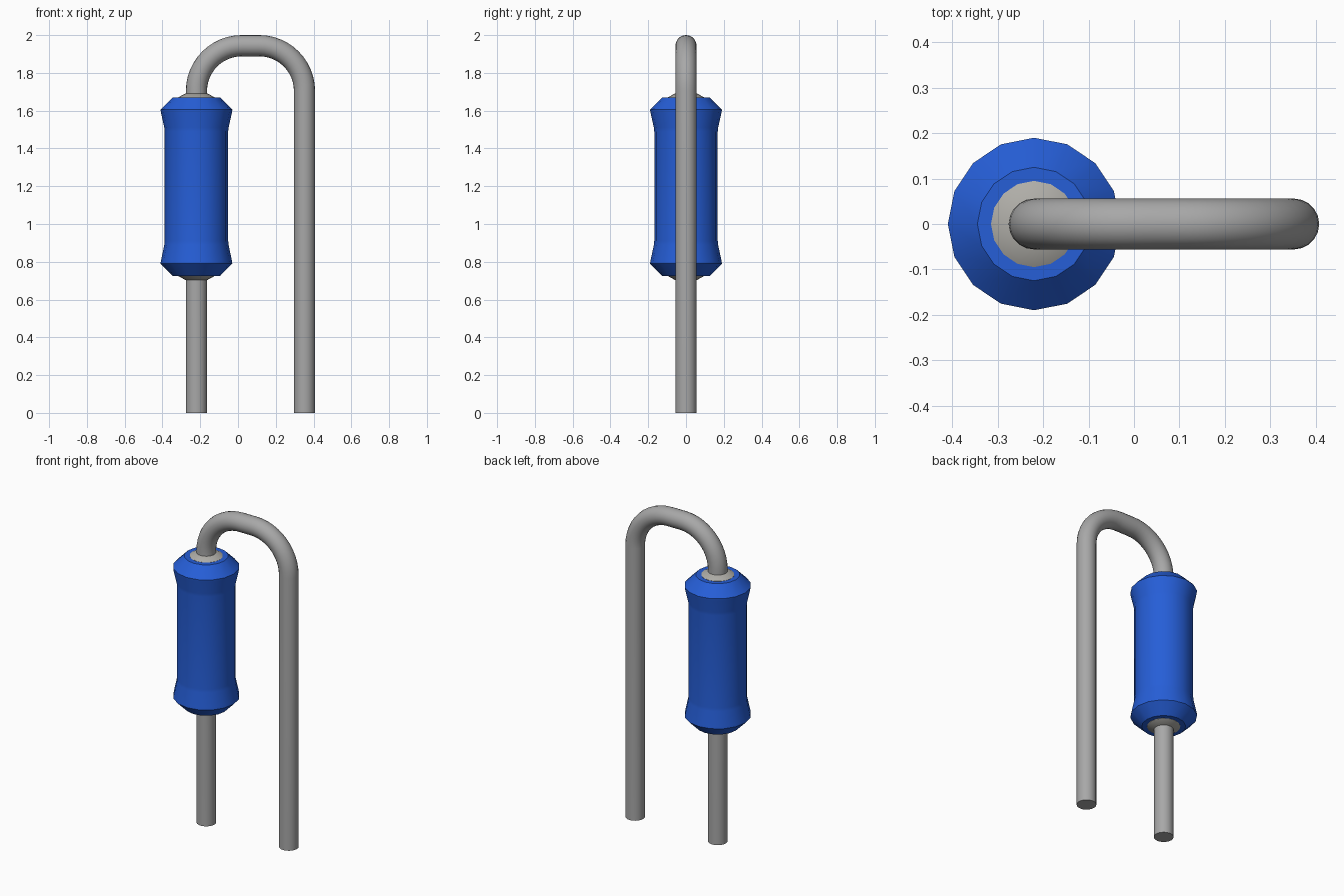
import bpy, bmesh, math
from mathutils import Vector

cube = bpy.data.objects.get("Cube")
if cube:
    bpy.data.objects.remove(cube, do_unlink=True)

BODY_X, LEG_X = -0.22, 0.352   # axes of the body and the free leg
WIRE_R, BEND_R = 0.056, 0.24   # wire thickness and bend radius
TOP_Z = 2.0 - WIRE_R           # centreline height of the bridge


def material(name, rgb):
    mat = bpy.data.materials.new(name)
    mat.use_nodes = True
    mat.diffuse_color = (*rgb, 1)
    bsdf = mat.node_tree.nodes["Principled BSDF"]
    bsdf.inputs["Base Color"].default_value = (*rgb, 1)
    bsdf.inputs["Roughness"].default_value = 0.5
    return mat


def skin(name, rings, mat):
    """Join rings of points into a capped tube, smooth except at sharp edges."""
    bm = bmesh.new()
    loops = [[bm.verts.new(p) for p in ring] for ring in rings]
    n = len(loops[0])
    for a, b in zip(loops, loops[1:]):
        for i in range(n):
            j = (i + 1) % n
            bm.faces.new((a[i], a[j], b[j], b[i]))
    bm.faces.new(loops[0])
    bm.faces.new(loops[-1])
    bmesh.ops.recalc_face_normals(bm, faces=bm.faces)
    mesh = bpy.data.meshes.new(name)
    bm.to_mesh(mesh)
    bm.free()
    mesh.materials.append(mat)
    ob = bpy.data.objects.new(name, mesh)
    bpy.context.collection.objects.link(ob)
    bpy.ops.object.select_all(action='DESELECT')
    ob.select_set(True)
    bpy.context.view_layer.objects.active = ob
    bpy.ops.object.shade_smooth_by_angle(angle=math.radians(30))
    return ob


def ring(centre, r, side, n):
    """Circle spanned by the y axis and a side direction."""
    y = Vector((0, 1, 0))
    return [centre + r * (math.cos(t) * side + math.sin(t) * y)
            for t in (2 * math.pi * i / n for i in range(n))]


def lathe(name, profile, mat):
    x = Vector((1, 0, 0))
    return skin(name, [ring(Vector((BODY_X, 0, z)), r, x, 16)
                       for r, z in profile], mat)


blue = material("blue coating", (0.019, 0.112, 0.68))
grey = material("wire grey", (0.39, 0.39, 0.39))
pale = material("pale metal", (0.43, 0.42, 0.39))

# Body: narrow barrel with flared, chamfered ends
lathe("body", [(0.125, 0.725), (0.19, 0.79), (0.188, 0.805), (0.17, 0.89),
               (0.168, 0.91), (0.168, 1.49), (0.17, 1.51), (0.188, 1.59),
               (0.19, 1.605), (0.125, 1.67)], blue)

# Metal collars where the wire leaves the body
lathe("top_collar", [(0.095, 1.66), (0.095, 1.671), (0.057, 1.692)], pale)
lathe("bottom_collar", [(0.057, 0.703), (0.095, 0.724), (0.095, 0.735)], pale)

# Wire: straight leg, two quarter bends, long free leg
path = [(Vector((BODY_X, 0, 0)), Vector((1, 0, 0)))]
STEPS = 12
for centre_x, start in ((BODY_X + BEND_R, 180), (LEG_X - BEND_R, 90)):
    for k in range(STEPS + 1):
        t = math.radians(start - 90 * k / STEPS)
        out = Vector((math.cos(t), 0, math.sin(t)))
        centre = Vector((centre_x, 0, TOP_Z - BEND_R))
        path.append((centre + BEND_R * out, -out))
path.append((Vector((LEG_X, 0, 0)), Vector((-1, 0, 0))))
skin("wire", [ring(p, WIRE_R, side, 20) for p, side in path], grey)
